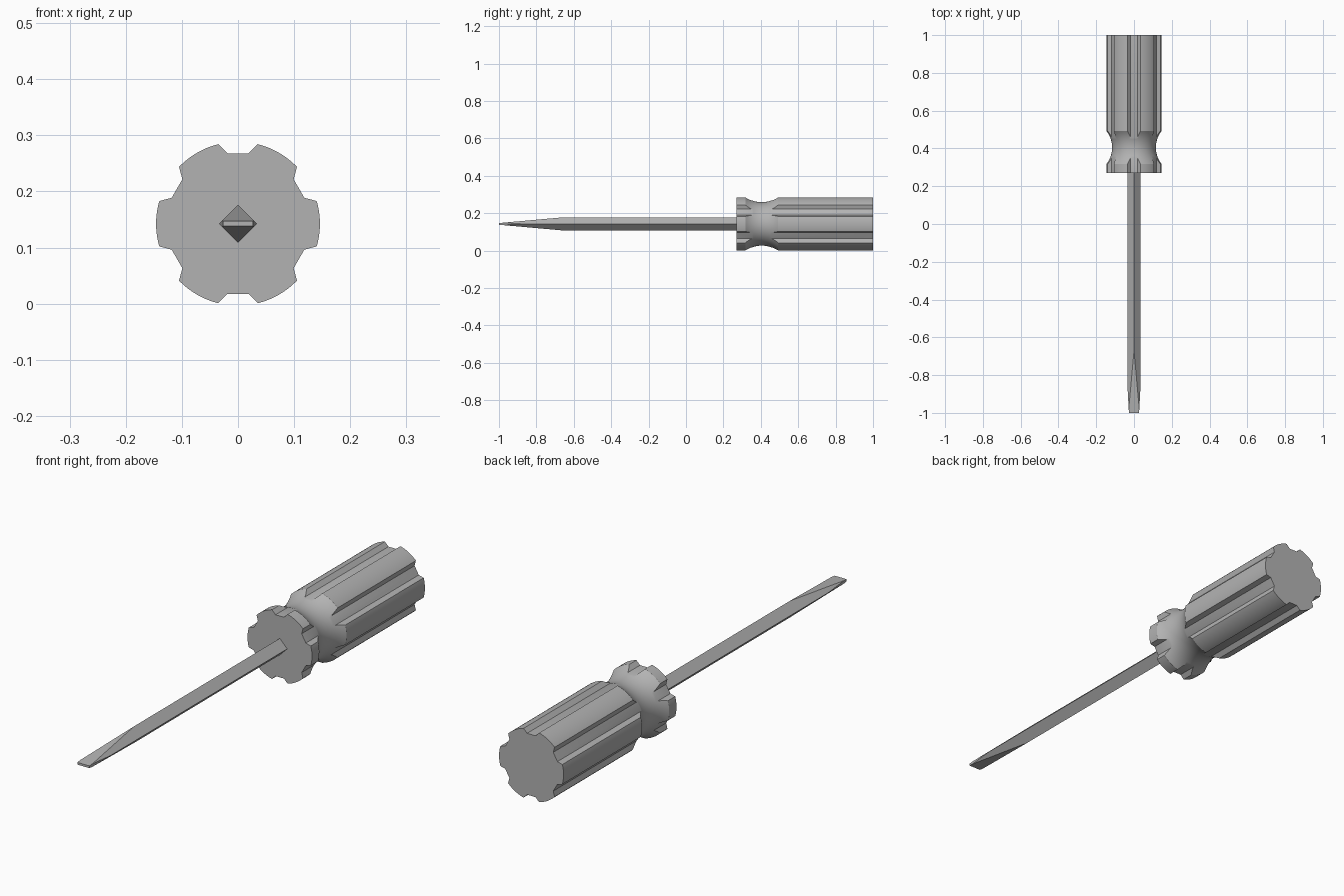
import bpy, bmesh
from math import sin, cos, pi, radians, sqrt
from mathutils import Matrix, Vector

if "Cube" in bpy.data.objects:
    bpy.data.objects.remove(bpy.data.objects["Cube"])

AXIS_Z = 0.1425           # height of the long axis
RADIUS = 0.146            # handle radius
FRONT, BACK = 0.27, 1.0   # handle ends along y

grey = bpy.data.materials.new("plain grey")
grey.use_nodes = True
colour = (0.45, 0.45, 0.45, 1)
grey.diffuse_color = colour
grey.node_tree.nodes["Principled BSDF"].inputs["Base Color"].default_value = colour


def make_object(name, bm):
    bmesh.ops.recalc_face_normals(bm, faces=bm.faces)
    mesh = bpy.data.meshes.new(name)
    bm.to_mesh(mesh)
    bm.free()
    mesh.materials.append(grey)
    obj = bpy.data.objects.new(name, mesh)
    obj.location.z = AXIS_Z
    bpy.context.collection.objects.link(obj)
    return obj


def prism(bm, outline, y0, y1, turn=0):
    """Extrude an x-z outline along y, turned about the y axis."""
    rot = Matrix.Rotation(turn, 3, 'Y')
    face = bm.faces.new([bm.verts.new(rot @ Vector((x, y0, z))) for x, z in outline])
    new = bmesh.ops.extrude_face_region(bm, geom=[face])["geom"]
    verts = [v for v in new if isinstance(v, bmesh.types.BMVert)]
    bmesh.ops.translate(bm, verts=verts, vec=(0, y1 - y0, 0))


# Handle: turned profile with a concave waist
waist_y, half, sag = 0.405, 0.088, 0.03
arc_r = (half**2 + sag**2) / (2 * sag)
steps = 16
profile = [(0, FRONT), (RADIUS, FRONT)]
for i in range(steps + 1):
    d = half * (2 * i / steps - 1)
    profile.append((RADIUS - sag + arc_r - sqrt(arc_r**2 - d**2), waist_y + d))
profile += [(RADIUS, BACK), (0, BACK)]

bm = bmesh.new()
verts = [bm.verts.new((r, y, 0)) for r, y in profile]
edges = [bm.edges.new(pair) for pair in zip(verts, verts[1:])]
bmesh.ops.spin(bm, geom=verts + edges, cent=(0, 0, 0), axis=(0, 1, 0),
               angle=2 * pi, steps=96, use_duplicate=False)
bmesh.ops.remove_doubles(bm, verts=bm.verts, dist=0.0001)
handle = make_object("handle", bm)

# Six lengthwise grip grooves
bm = bmesh.new()
groove = [(-0.019, 0.1255), (0.019, 0.1255), (0.059, 0.1655), (-0.059, 0.1655)]
for i in range(6):
    prism(bm, groove, FRONT - 0.1, BACK + 0.1, i * pi / 3)
cutter = make_object("groove_cutter", bm)
cutter.hide_render = True

cut = handle.modifiers.new("grooves", 'BOOLEAN')
cut.operation = 'DIFFERENCE'
cut.solver = 'EXACT'
cut.object = cutter
bpy.context.view_layer.objects.active = handle
handle.select_set(True)
cutter.select_set(False)
bpy.ops.object.modifier_apply(modifier=cut.name)
bpy.data.objects.remove(cutter)
bpy.ops.object.shade_smooth_by_angle(angle=radians(30))

# Shaft: square bar on edge, ground down to a flat blade
s = 0.034
bm = bmesh.new()
prism(bm, [(s, 0), (0, s), (-s, 0), (0, -s)], -1, FRONT + 0.01)


def grind(point, normal):
    cut = bmesh.ops.bisect_plane(bm, geom=bm.verts[:] + bm.edges[:] + bm.faces[:],
                                 plane_co=point, plane_no=normal, clear_outer=True)
    rim = [e for e in cut["geom_cut"] if isinstance(e, bmesh.types.BMEdge)]
    bmesh.ops.holes_fill(bm, edges=rim, sides=0)


for side in (1, -1):
    grind((0, -1, side * 0.0045), (0, -(s - 0.0045), side * 0.33))
for side in (1, -1):
    grind((side * 0.027, -1, 0), (side * 0.13, -(s - 0.027), 0))
make_object("shaft", bm)
